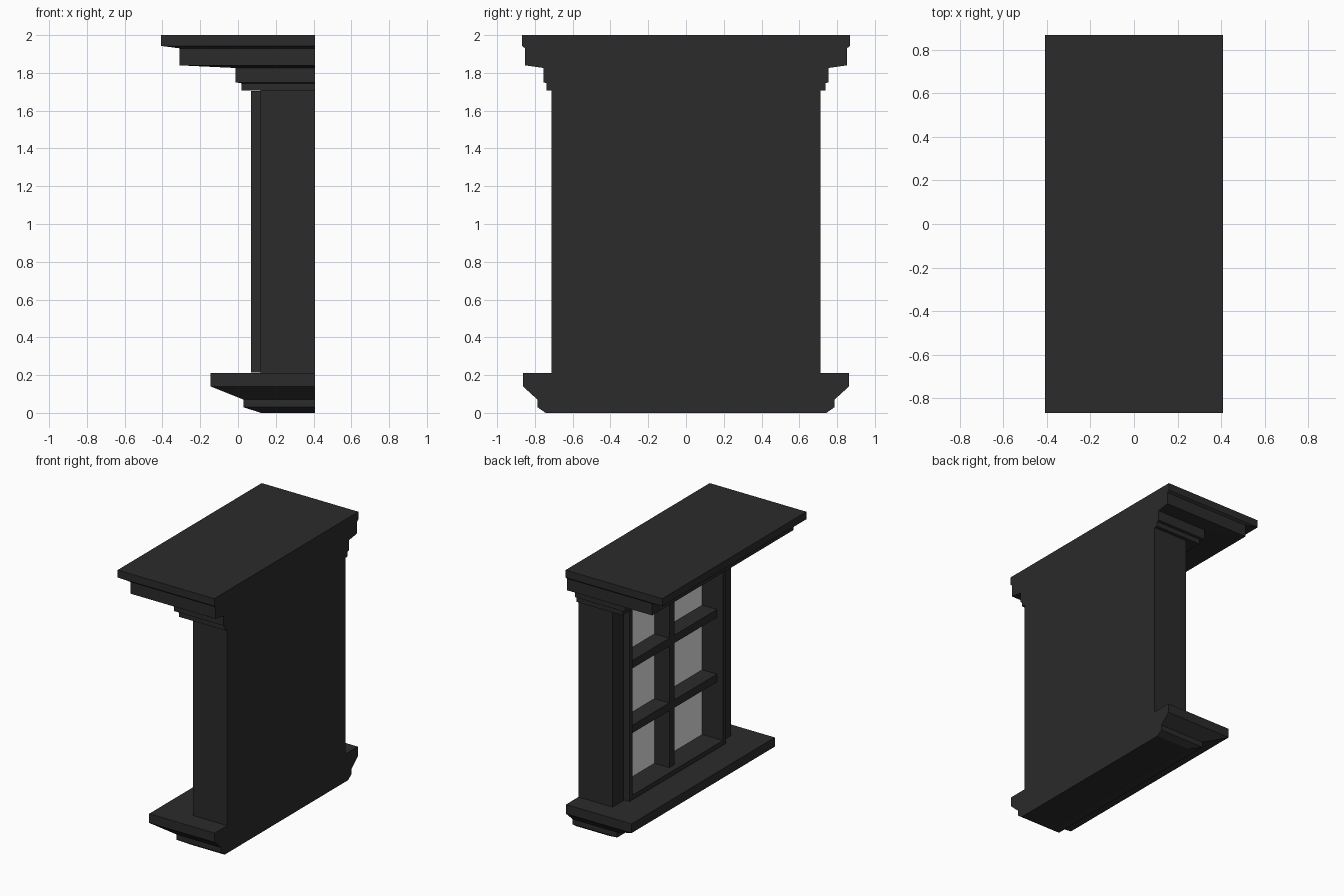
import bpy, bmesh

if "Cube" in bpy.data.objects:
    bpy.data.objects.remove(bpy.data.objects["Cube"])

BACK = 0.408  # flat wall plane


def material(name, v):
    m = bpy.data.materials.new(name)
    m.diffuse_color = (v, v, v, 1)
    m.use_nodes = True
    m.node_tree.nodes["Principled BSDF"].inputs["Base Color"].default_value = m.diffuse_color
    return m


STONE = material("charcoal", 0.0238)
GLASS = material("grey glass", 0.78)


def finish(name, bm, mat):
    bmesh.ops.recalc_face_normals(bm, faces=bm.faces[:])
    me = bpy.data.meshes.new(name)
    bm.to_mesh(me)
    bm.free()
    me.materials.append(mat)
    ob = bpy.data.objects.new(name, me)
    bpy.context.collection.objects.link(ob)
    return ob


def box(name, x0, x1, y0, y1, z0, z1, mat=STONE):
    bm = bmesh.new()
    bmesh.ops.create_cube(bm, size=1)
    for v in bm.verts:
        v.co.x = x1 if v.co.x > 0 else x0
        v.co.y = y1 if v.co.y > 0 else y0
        v.co.z = z1 if v.co.z > 0 else z0
    return finish(name, bm, mat)


def moulding(name, profile):
    """Stack of rectangles (front x, half width, z) sharing the flat back."""
    bm = bmesh.new()
    rings = []
    for x, w, z in profile:
        rings.append([bm.verts.new(c) for c in
                      ((x, -w, z), (BACK, -w, z), (BACK, w, z), (x, w, z))])
    for a, b in zip(rings, rings[1:]):
        for i in range(4):
            j = (i + 1) % 4
            bm.faces.new((a[i], a[j], b[j], b[i]))
    bm.faces.new(rings[0][::-1])
    bm.faces.new(rings[-1])
    return finish(name, bm, STONE)


# Stepped sill and cornice
moulding("sill", [(0.12, 0.743, 0), (0.03, 0.786, 0.03), (0.03, 0.786, 0.07),
                  (-0.145, 0.863, 0.14), (-0.145, 0.863, 0.21)])
moulding("cornice", [(0.018, 0.738, 1.708), (0.018, 0.738, 1.745),
                     (-0.013, 0.755, 1.75), (-0.013, 0.755, 1.826),
                     (-0.31, 0.852, 1.84), (-0.31, 0.852, 1.93),
                     (-0.408, 0.868, 1.943), (-0.408, 0.868, 2.0)])

# Opening limits and depths
W, Z0, Z1 = 0.545, 0.25, 1.67
PANE, FACE, TRIM = 0.245, 0.12, 0.07

# Wall behind the panes, side jambs and raised trim
box("back_panel", PANE + 0.005, BACK, -W, W, 0.21, 1.708)
for side, s in (("left", 1), ("right", -1)):
    a, b = sorted((s * W, s * 0.713))
    box(side + "_jamb", FACE, BACK, a, b, 0.21, 1.708)
    a, b = sorted((s * W, s * 0.58))
    box(side + "_trim", TRIM, FACE, a, b, 0.215, 1.704)
box("bottom_trim", TRIM, PANE + 0.005, -W, W, 0.215, Z0)
box("top_trim", TRIM, PANE + 0.005, -W, W, Z1, 1.704)

# Glass and glazing bars
box("glass", PANE, PANE + 0.005, -W, W, Z0, Z1, GLASS)
box("vertical_bar", FACE, PANE, -0.03, 0.03, Z0, Z1)
cell = (Z1 - Z0 - 0.12) / 3
for i in (1, 2):
    z = Z0 + i * cell + (i - 1) * 0.06
    for a, b in ((-W, -0.03), (0.03, W)):
        box("horizontal_bar", FACE, PANE, a, b, z, z + 0.06)
